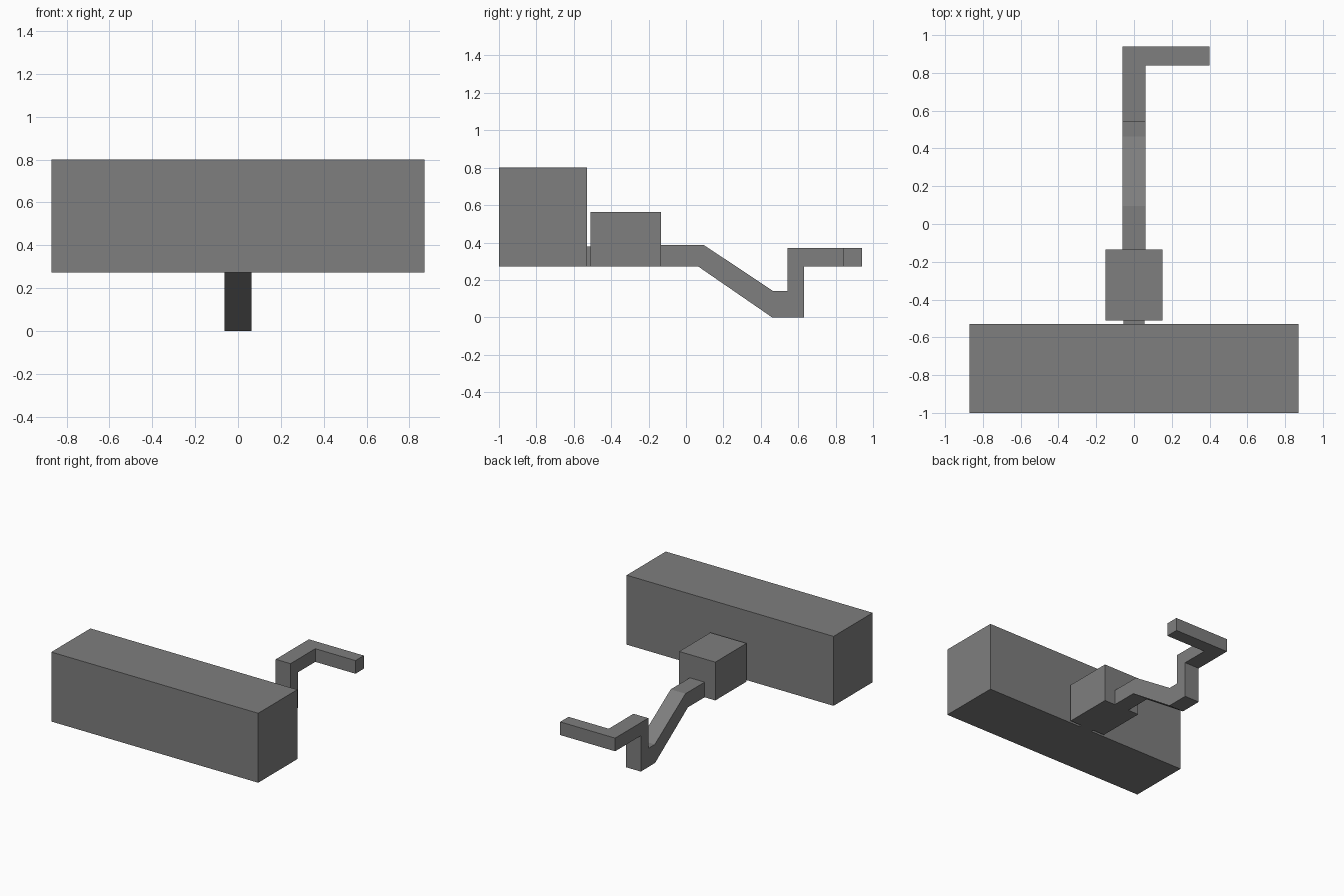
import bpy
import bmesh
from mathutils import Vector

if "Cube" in bpy.data.objects:
    bpy.data.objects.remove(bpy.data.objects["Cube"])

# Dark grey surface shared by every part
grey = bpy.data.materials.new("dark_grey")
grey.diffuse_color = (0.21, 0.21, 0.21, 1)
grey.use_nodes = True
grey.node_tree.nodes["Principled BSDF"].inputs["Base Color"].default_value = grey.diffuse_color


def mesh_object(name, bm):
    bmesh.ops.recalc_face_normals(bm, faces=bm.faces)
    mesh = bpy.data.meshes.new(name)
    bm.to_mesh(mesh)
    bm.free()
    mesh.materials.append(grey)
    obj = bpy.data.objects.new(name, mesh)
    bpy.context.collection.objects.link(obj)
    return obj


def box(name, low, high):
    low, high = Vector(low), Vector(high)
    bm = bmesh.new()
    bmesh.ops.create_cube(bm, size=1)
    bmesh.ops.scale(bm, vec=high - low, verts=bm.verts)
    bmesh.ops.translate(bm, vec=(low + high) / 2, verts=bm.verts)
    return mesh_object(name, bm)


def side_profile(name, points, half_width):
    bm = bmesh.new()
    face = bm.faces.new([bm.verts.new((-half_width, y, z)) for y, z in points])
    ext = bmesh.ops.extrude_face_region(bm, geom=[face], use_keep_orig=True)
    moved = [v for v in ext["geom"] if isinstance(v, bmesh.types.BMVert)]
    bmesh.ops.translate(bm, vec=(2 * half_width, 0, 0), verts=moved)
    return mesh_object(name, bm)


# Large hall at the front and the small room behind it
box("large_hall", (-0.87, -1.0, 0.272), (0.87, -0.53, 0.80))
box("small_room", (-0.152, -0.51, 0.272), (0.152, -0.135, 0.563))

# Short doorway joining the two rooms
box("doorway", (-0.055, -0.53, 0.272), (0.055, -0.51, 0.378))

# Corridor: level, ramp down, vertical shaft, level again
side_profile("corridor", [
    (-0.135, 0.272), (0.065, 0.272), (0.46, 0.0), (0.632, 0.0),
    (0.632, 0.272), (0.94, 0.272), (0.94, 0.372), (0.542, 0.372),
    (0.542, 0.142), (0.463, 0.142), (0.095, 0.387), (-0.135, 0.387),
], 0.062)

# Side passage turning right at the back end
box("side_passage", (0.062, 0.84, 0.272), (0.40, 0.94, 0.372))
